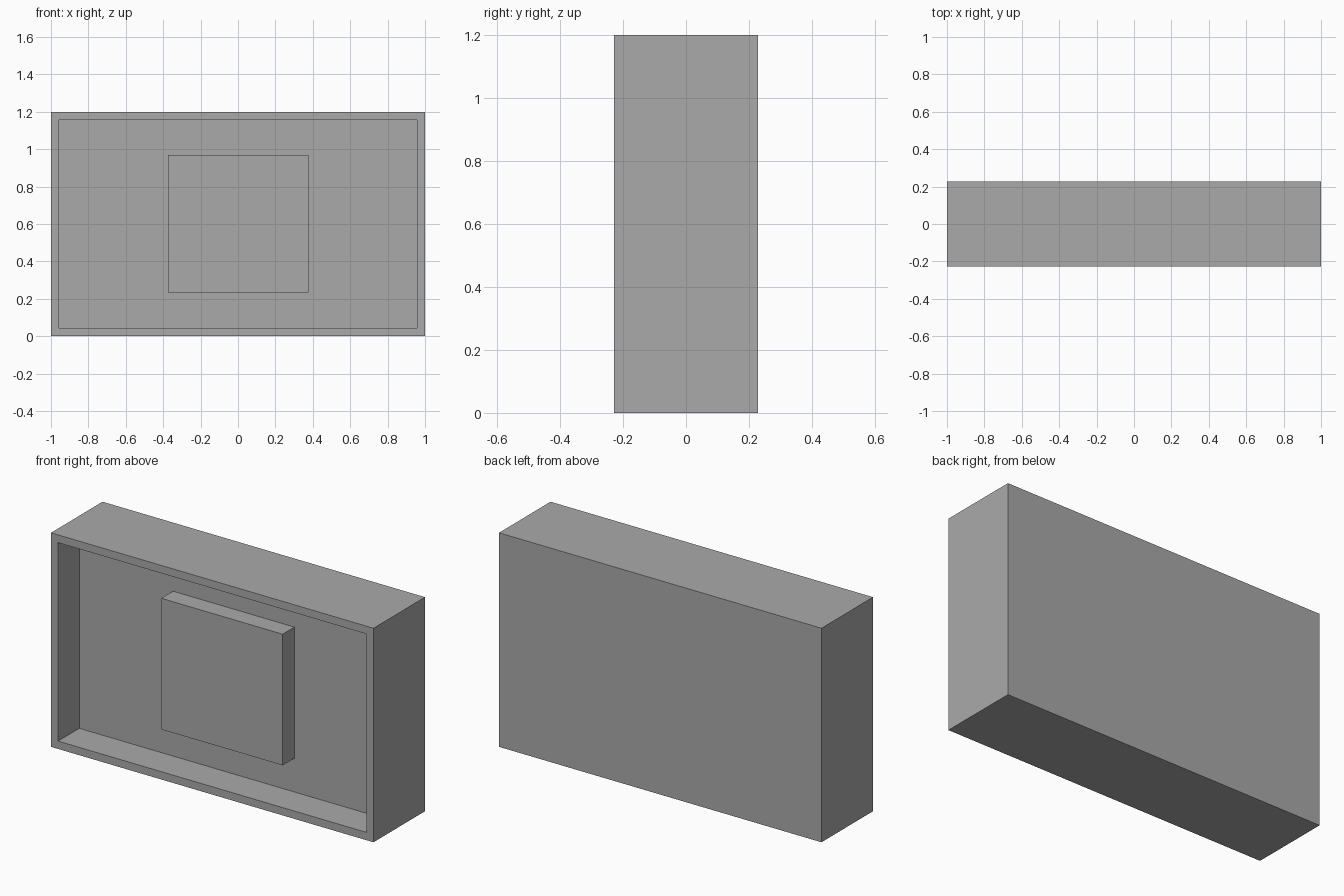
import bpy
import bmesh
from mathutils import Vector

old = bpy.data.objects.get("Cube")
if old:
    bpy.data.objects.remove(old, do_unlink=True)

GREY = (0.4, 0.4, 0.4, 1.0)
grey = bpy.data.materials.new("plain grey")
grey.use_nodes = True
grey.diffuse_color = GREY
grey.node_tree.nodes["Principled BSDF"].inputs["Base Color"].default_value = GREY


def box(name, low, high, recess=None):
    """Box between two corners; recess = (rim width, depth) sinks the front."""
    low, high = Vector(low), Vector(high)
    bm = bmesh.new()
    bmesh.ops.create_cube(bm, size=1)
    bmesh.ops.scale(bm, vec=high - low, verts=bm.verts)
    bmesh.ops.translate(bm, vec=(low + high) / 2, verts=bm.verts)
    if recess:
        rim, depth = recess
        bm.normal_update()
        front = min(bm.faces, key=lambda f: f.normal.y)
        bmesh.ops.inset_region(bm, faces=[front], thickness=rim)
        # Push the inset face straight back, leaving upright walls
        extruded = bmesh.ops.extrude_discrete_faces(bm, faces=[front])
        floor = extruded["faces"][0]
        bmesh.ops.translate(bm, vec=(0, depth, 0), verts=floor.verts)
    bmesh.ops.recalc_face_normals(bm, faces=bm.faces)
    mesh = bpy.data.meshes.new(name)
    bm.to_mesh(mesh)
    bm.free()
    mesh.materials.append(grey)
    obj = bpy.data.objects.new(name, mesh)
    bpy.context.collection.objects.link(obj)
    return obj


# Shallow case with a rimmed recess in its front
HALF_DEPTH = 0.228
RECESS = 0.188
box("case", (-1, -HALF_DEPTH, 0), (1, HALF_DEPTH, 1.2), recess=(0.062, RECESS))

# Raised square panel standing on the recess floor
floor_y = RECESS - HALF_DEPTH
box("raised_panel", (-0.375, floor_y - 0.104, 0.233), (0.378, floor_y, 0.968))
